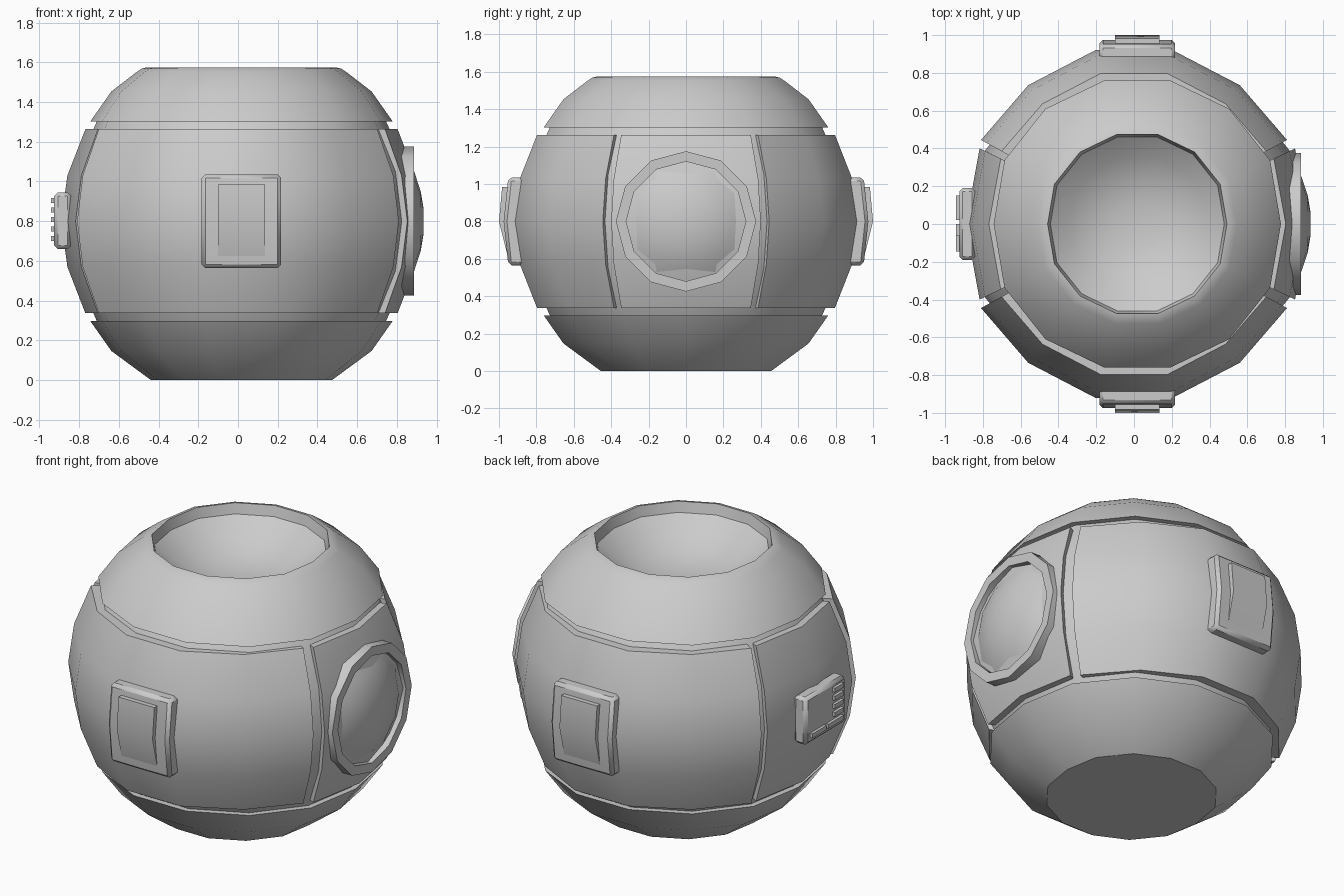
import bpy, bmesh, math
from mathutils import Matrix

if "Cube" in bpy.data.objects:
    bpy.data.objects.remove(bpy.data.objects["Cube"])

CX, CZ, R = 0.0175, 0.8, 0.945   # body centre and outer radius


def make(name, verts, faces, mat=Matrix(), bevel=0):
    me = bpy.data.meshes.new(name)
    me.from_pydata(verts, [], faces)
    bm = bmesh.new()
    bm.from_mesh(me)
    bm.transform(mat)
    bmesh.ops.recalc_face_normals(bm, faces=bm.faces)
    bm.to_mesh(me)
    bm.free()
    ob = bpy.data.objects.new(name, me)
    bpy.context.collection.objects.link(ob)
    if bevel:
        m = ob.modifiers.new("bevel", 'BEVEL')
        m.width, m.segments = bevel, 1
        m.limit_method, m.angle_limit = 'ANGLE', math.radians(40)
    bpy.ops.object.select_all(action='DESELECT')
    ob.select_set(True)
    bpy.context.view_layer.objects.active = ob
    bpy.ops.object.shade_smooth_by_angle(angle=math.radians(30))
    return ob


def lathe(name, prof, n, mat, flat=1.0):
    """Closed turned solid from (radius, height); flat pulls in the two x-axis corners."""
    verts = []
    for r, h in prof:
        for i in range(n):
            a = 2 * math.pi * i / n
            k = r * (flat if i % (n // 2) == 0 else 1)
            verts.append((k * math.cos(a), k * math.sin(a), h))
    faces = [(j * n + i, j * n + (i + 1) % n, (j + 1) * n + (i + 1) % n, (j + 1) * n + i)
             for j in range(len(prof) - 1) for i in range(n)]
    last = (len(prof) - 1) * n
    faces += [tuple(range(n)), tuple(range(last, last + n))]
    return make(name, verts, faces, mat)


def shell_panel(name, plan, cx, depth=0.06):
    """Curved armour panel: plan outline at the equator, shrunk towards top and bottom."""
    rows = [(-0.463, 0.818), (-0.23, 0.912), (0, R), (0.23, 0.912), (0.463, 0.818)]
    c, n = len(plan), len(plan) * len(rows)
    verts = []
    for d in (0, depth):
        for z, r in rows:
            f = (r - d) / R
            verts += [(cx + x * f, y * f, CZ + z) for x, y in plan]
    faces = []
    for o in (0, n):
        faces += [(o + j * c + i, o + j * c + i + 1, o + (j + 1) * c + i + 1, o + (j + 1) * c + i)
                  for j in range(len(rows) - 1) for i in range(c - 1)]
    rim = (list(range(c)) + [j * c + c - 1 for j in range(1, len(rows))]
           + list(range(n - 2, n - c - 1, -1)) + [j * c for j in range(len(rows) - 2, 0, -1)])
    for a, b in zip(rim, rim[1:] + rim[:1]):
        faces.append((a, b, b + n, a + n))
    return make(name, verts, faces)


def plate(name, u0, u1, prof, turn, bevel=0):
    """Side profile of (z, distance out) extruded sideways, then turned about z."""
    n = len(prof)
    verts = [(u, -d, z) for u in (u0, u1) for z, d in prof]
    faces = [tuple(range(n)), tuple(range(n, 2 * n))]
    faces += [(i, (i + 1) % n, n + (i + 1) % n, n + i) for i in range(n)]
    return make(name, verts, faces, Matrix.Rotation(turn, 4, 'Z'), bevel)


up = Matrix.Translation((CX, 0, 0))

# inner core seen in the grooves
lathe("inner_core", [(0.73, 0.27), (0.748, 0.3), (0.86, 0.55), (0.895, 0.8),
                     (0.86, 1.05), (0.748, 1.3), (0.73, 1.325)], 14, up, 0.975)

# bottom and top caps, the top one with a shallow bowl
lathe("bottom_cap", [(0.467, 0), (0.672, 0.147), (0.78, 0.297)], 14, up, 0.975)
lathe("top_cap", [(0.78, 1.303), (0.672, 1.453), (0.54, 1.552), (0.515, 1.568), (0.487, 1.575),
                  (0.472, 1.515), (0.37, 1.437), (0.25, 1.378), (0.12, 1.347)], 14, up, 0.975)

# front, back and side panels
half = [(0.205, 0.92), (0.56, 0.735), (0.81, 0.445)]
for name, s in (("front_panel", -1), ("back_panel", 1)):
    shell_panel(name, [(-x, s * y) for x, y in reversed(half)] + [(x, s * y) for x, y in half], 0)
for name, s in (("right_panel", 1), ("left_panel", -1)):
    shell_panel(name, [(s * 0.835, -0.4), (s * 0.908, 0), (s * 0.835, 0.4)], CX)

# round window on the right side
side = Matrix.Translation((0, 0, CZ)) @ Matrix.Rotation(math.pi / 2, 4, 'Y')
lathe("window_frame", [(0.375, 0.8), (0.375, 0.885), (0.32, 0.885), (0.32, 0.82)], 12, side)
lathe("window_dome", [(0.32, 0.83), (0.32, 0.845), (0.25, 0.887), (0.15, 0.92), (0.06, 0.935)], 12, side)

# raised screens on front and back
for name, turn, c in (("front", 0, CX), ("back", math.pi, -CX)):
    plate(name + "_screen_base", c - 0.2, c + 0.2,
          [(0.565, 0.85), (0.565, 0.95), (0.8, 0.975), (1.035, 0.95), (1.035, 0.85)], turn, 0.018)
    plate(name + "_screen", c - 0.118, c + 0.118,
          [(0.62, 0.9), (0.62, 0.955), (0.8, 1.0), (0.985, 0.983), (0.985, 0.9)], turn)

# keypad on the left side
west = -math.pi / 2
plate("keypad_base", -0.19, 0.19, [(0.66, 0.84), (0.66, 0.925), (0.945, 0.925), (0.945, 0.84)], west, 0.018)
keys = [(0.06, 0.145, z) for z in (0.905, 0.857, 0.808, 0.76)]
keys += [(-0.15, -0.02, 0.713), (0.0, 0.145, 0.713)]
for i, (a, b, z) in enumerate(keys):
    plate("key_%d" % (i + 1), a, b,
          [(z - 0.013, 0.9), (z - 0.013, 0.942), (z + 0.013, 0.942), (z + 0.013, 0.9)], west)
